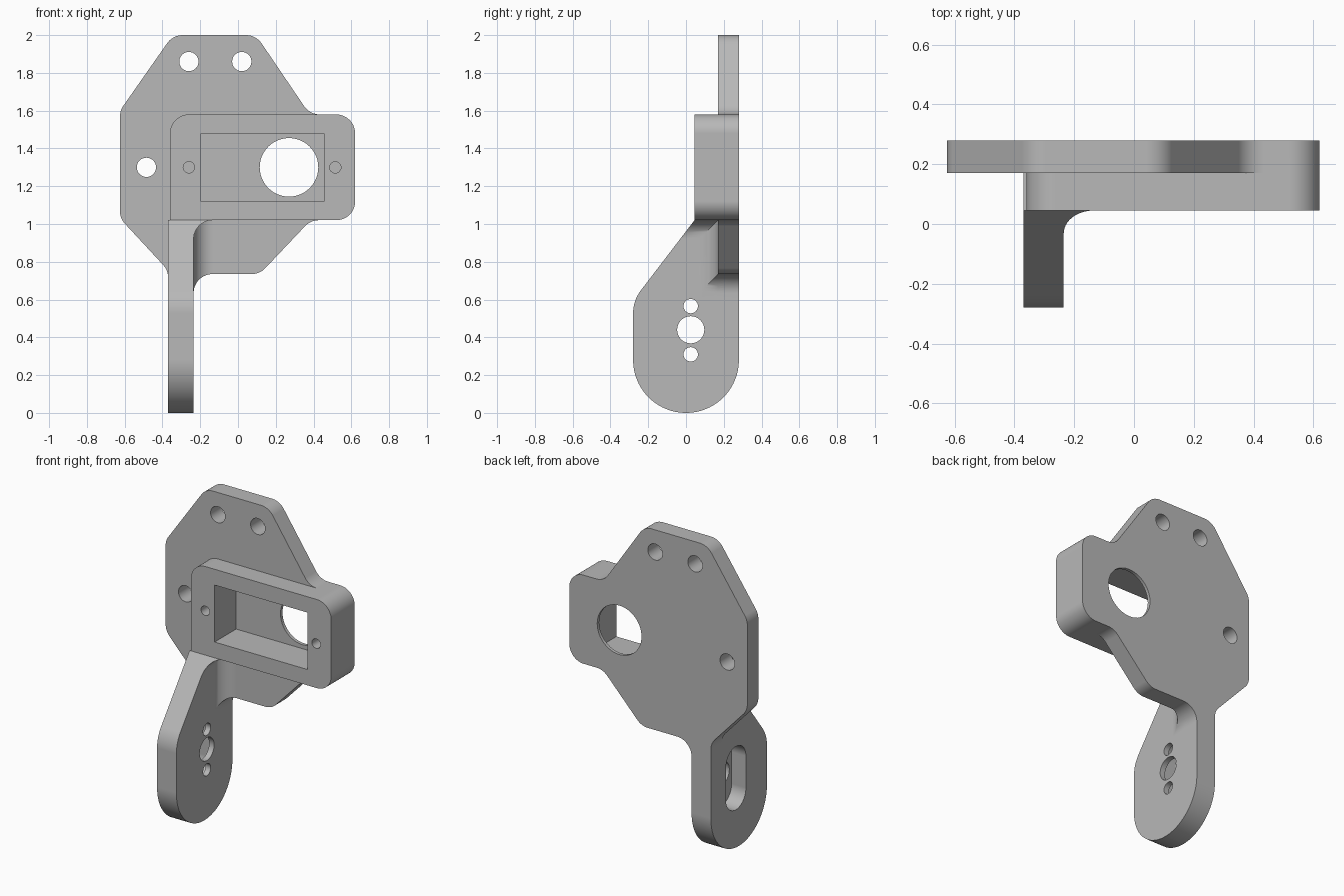
import bpy
import bmesh
from math import cos, sin, pi, tan
from mathutils import Vector

cube = bpy.data.objects.get("Cube")
if cube:
    bpy.data.objects.remove(cube, do_unlink=True)

metal = bpy.data.materials.new("plain grey")
metal.use_nodes = True
GREY = (0.48, 0.48, 0.48, 1)
metal.diffuse_color = GREY
metal.node_tree.nodes["Principled BSDF"].inputs["Base Color"].default_value = GREY


def rounded(corners, steps=12):
    """Outline from (u, v, radius) corners, each replaced by a tangent arc."""
    out = []
    n = len(corners)
    for i, (u, v, r) in enumerate(corners):
        p = Vector((u, v))
        if r == 0:
            out.append(p)
            continue
        a = (Vector(corners[i - 1][:2]) - p).normalized()
        b = (Vector(corners[(i + 1) % n][:2]) - p).normalized()
        half = a.angle(b) / 2
        centre = p + (a + b).normalized() * (r / sin(half))
        start = p + a * (r / tan(half)) - centre
        end = p + b * (r / tan(half)) - centre
        sweep = pi - 2 * half
        for k in range(steps + 1):
            t = k / steps
            out.append(centre + (start * sin((1 - t) * sweep)
                                 + end * sin(t * sweep)) / sin(sweep))
    return out


def circle(u, v, r, n=48):
    return [Vector((u + r * cos(2 * pi * k / n), v + r * sin(2 * pi * k / n)))
            for k in range(n)]


def prism(name, outline, axis, low, high):
    """Extrude an outline along one world axis."""
    place = {"X": lambda p, t: (t, p.x, p.y),
             "Y": lambda p, t: (p.x, t, p.y),
             "Z": lambda p, t: (p.x, p.y, t)}[axis]
    bm = bmesh.new()
    rings = [[bm.verts.new(place(p, t)) for p in outline] for t in (low, high)]
    bm.faces.new(rings[0])
    bm.faces.new(rings[1])
    n = len(outline)
    for i in range(n):
        j = (i + 1) % n
        bm.faces.new((rings[0][i], rings[0][j], rings[1][j], rings[1][i]))
    bmesh.ops.recalc_face_normals(bm, faces=bm.faces)
    mesh = bpy.data.meshes.new(name)
    bm.to_mesh(mesh)
    bm.free()
    mesh.materials.append(metal)
    obj = bpy.data.objects.new(name, mesh)
    bpy.context.collection.objects.link(obj)
    return obj


def combine(target, other, operation):
    """Apply a boolean, then discard the second solid."""
    mod = target.modifiers.new("boolean", "BOOLEAN")
    mod.operation = operation
    mod.solver = "EXACT"
    mod.object = other
    bpy.context.view_layer.objects.active = target
    bpy.ops.object.modifier_apply(modifier=mod.name)
    bpy.data.objects.remove(other, do_unlink=True)


FRONT, BACK = 0.17, 0.28          # plate faces
BOX_FRONT = 0.045
LEG_R, LEG_L = -0.37, -0.235      # leg side faces
LOW, HIGH = 1.02, 1.58            # box bottom and top
R = 0.1                           # common fillet

# Back plate with a short strip running down into the leg
plate_outline = rounded([
    (-0.345, 2, R), (0.095, 2, R), (0.38, HIGH, R), (0.62, HIGH, R),
    (0.62, LOW, R), (0.385, LOW, R), (0.115, 0.735, R), (LEG_L, 0.735, R),
    (LEG_L, 0.6, 0), (LEG_R, 0.6, 0), (LEG_R, 0.755, R),
    (-0.625, 1.03, R), (-0.625, 1.6, R)])
bracket = prism("mounting_bracket", plate_outline, "Y", FRONT, BACK)

# Motor box
box = prism("motor_box", rounded([
    (-0.36, HIGH, R), (0.62, HIGH, R), (0.62, LOW, R), (-0.36, LOW, 0)]),
    "Y", BOX_FRONT, BACK)

# Leg: side profile trimmed by a front profile that flares under the box
leg = prism("leg", rounded([
    (-0.28, 0, 0.2799), (0.28, 0, 0.2799), (0.28, LOW, 0),
    (BOX_FRONT, LOW, 0), (-0.28, 0.595, 0.2)], 24), "X", LEG_R, -0.1)
flare = prism("leg_front_profile", rounded([
    (LEG_R, -0.1, 0), (LEG_L, -0.1, 0), (LEG_L, LOW, R),
    (-0.12, LOW, 0), (-0.12, 1.1, 0), (LEG_R, 1.1, 0)]), "Y", -0.5, 0.5)
combine(leg, flare, "INTERSECT")

# Fillet between the leg and the plate front, trimmed to the plate outline
web = prism("leg_fillet", rounded([
    (LEG_L - 0.05, FRONT - R, 0), (LEG_L, FRONT - R - 0.001, 0),
    (LEG_L, FRONT, R), (-0.13, FRONT, 0),
    (-0.13, 0.22, 0), (LEG_L - 0.05, 0.22, 0)]), "Z", 0.61, 1.1)
combine(web, prism("web_trim", plate_outline, "Y", -0.1, 0.4), "INTERSECT")

for part in (box, leg, web):
    combine(bracket, part, "UNION")

# Motor pocket and the shaft opening behind it
combine(bracket, prism("pocket", rounded([
    (-0.195, 1.12, 0), (0.455, 1.12, 0), (0.455, 1.48, 0), (-0.195, 1.48, 0)]),
    "Y", -0.1, 0.26), "DIFFERENCE")
combine(bracket, prism("opening", circle(0.27, 1.3, 0.155), "Y", 0.2, 0.4), "DIFFERENCE")

# Blind screw holes in the box, through holes in the plate
for x in (-0.26, 0.515):
    combine(bracket, prism("screw_hole", circle(x, 1.3, 0.03, 24), "Y", -0.1, 0.24), "DIFFERENCE")
for x, z in ((-0.26, 1.86), (0.02, 1.86), (-0.485, 1.3)):
    combine(bracket, prism("plate_hole", circle(x, z, 0.051, 32), "Y", 0, 0.4), "DIFFERENCE")

# Leg slot on the outer side, with three holes through its thin floor
slot = rounded([(-0.07, 0.24, 0.0999), (0.13, 0.24, 0.0999),
                (0.13, 0.64, 0.0999), (-0.07, 0.64, 0.0999)])
combine(bracket, prism("slot", slot, "X", -0.5, -0.27), "DIFFERENCE")
for z, r in ((0.31, 0.038), (0.44, 0.072), (0.565, 0.038)):
    combine(bracket, prism("leg_hole", circle(0.025, z, r, 32), "X", -0.3, -0.2), "DIFFERENCE")

# Smooth shading on the arcs, crisp edges elsewhere
bpy.ops.object.select_all(action="DESELECT")
bracket.select_set(True)
bpy.context.view_layer.objects.active = bracket
bpy.ops.object.shade_smooth_by_angle(angle=pi / 6)
normals = bracket.modifiers.new("flat_faces", "WEIGHTED_NORMAL")
normals.keep_sharp = True
